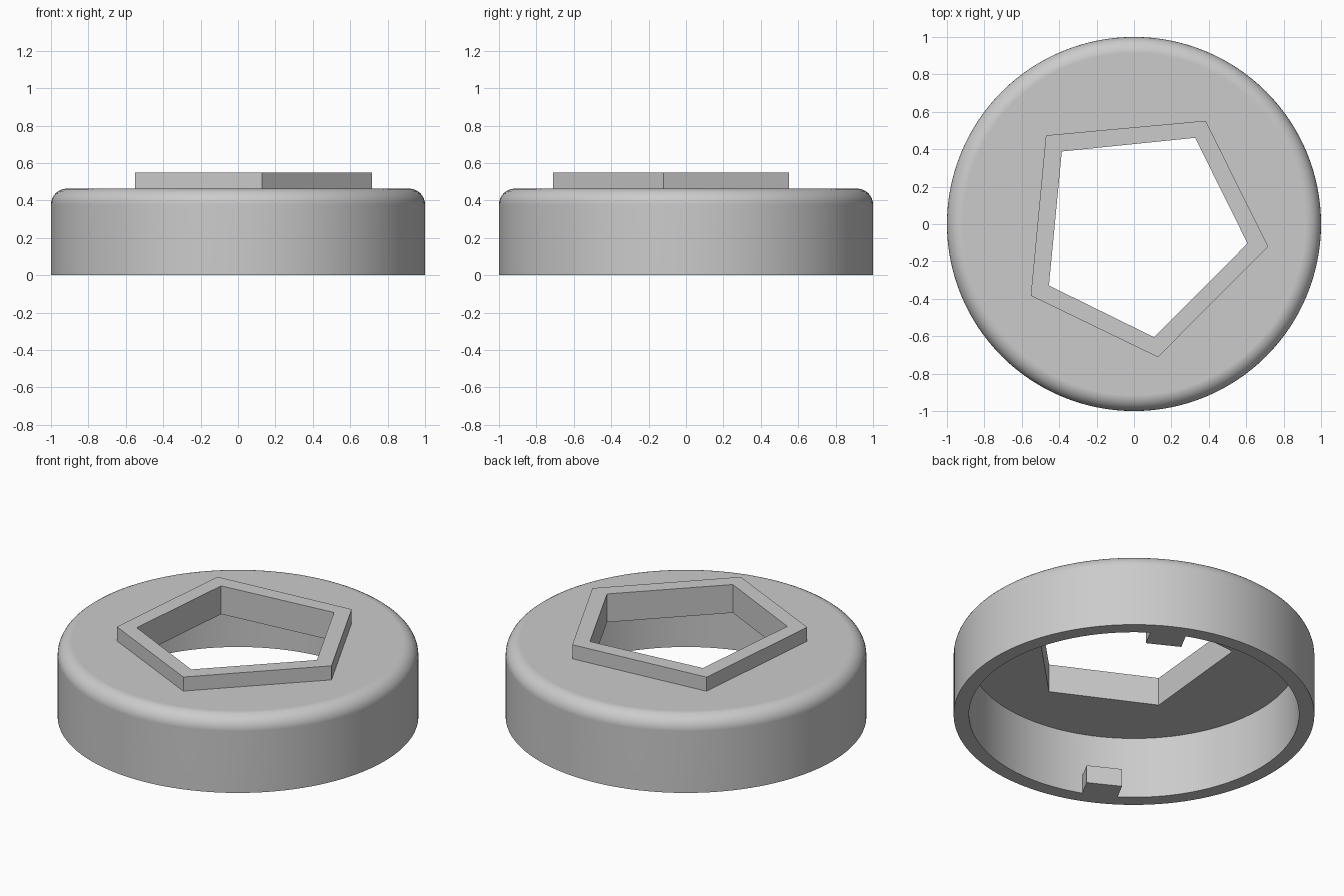
import bpy
import bmesh
from math import sin, cos, pi, radians
from mathutils import Matrix, Vector

cube = bpy.data.objects.get("Cube")
if cube:
    bpy.data.objects.remove(cube, do_unlink=True)

# Main sizes
RADIUS, INNER = 1.0, 0.915
TOP, CEILING, COLLAR_TOP = 0.463, 0.376, 0.549
FILLET = 0.085
SEGMENTS = 128

grey = bpy.data.materials.new("plain grey")
grey.use_nodes = True
COLOUR = (0.6, 0.6, 0.6, 1)
grey.diffuse_color = COLOUR
grey.node_tree.nodes["Principled BSDF"].inputs["Base Color"].default_value = COLOUR


def finish(name, bm):
    bmesh.ops.recalc_face_normals(bm, faces=bm.faces)
    mesh = bpy.data.meshes.new(name)
    bm.to_mesh(mesh)
    bm.free()
    mesh.materials.append(grey)
    obj = bpy.data.objects.new(name, mesh)
    bpy.context.collection.objects.link(obj)
    return obj


def prism(name, outline, bottom, top):
    bm = bmesh.new()
    face = bm.faces.new([bm.verts.new((x, y, bottom)) for x, y in outline])
    out = bmesh.ops.extrude_face_region(bm, geom=[face], use_keep_orig=True)
    verts = [g for g in out["geom"] if isinstance(g, bmesh.types.BMVert)]
    bmesh.ops.translate(bm, verts=verts, vec=(0, 0, top - bottom))
    return finish(name, bm)


def combine(target, tool, operation):
    mod = target.modifiers.new(operation.lower(), "BOOLEAN")
    mod.operation, mod.solver, mod.object = operation, "EXACT", tool
    bpy.context.view_layer.objects.active = target
    bpy.ops.object.modifier_apply(modifier=mod.name)
    bpy.data.objects.remove(tool, do_unlink=True)


# Hollow round cap, lathed from half a cross-section with a rounded top edge
profile = [(0, CEILING), (INNER, CEILING), (INNER, 0), (RADIUS, 0)]
for i in range(9):
    a = i / 8 * pi / 2
    profile.append((RADIUS - FILLET + FILLET * cos(a), TOP - FILLET + FILLET * sin(a)))
profile.append((0, TOP))
bm = bmesh.new()
verts = [bm.verts.new((r, 0, z)) for r, z in profile]
edges = [bm.edges.new(pair) for pair in zip(verts, verts[1:])]
bmesh.ops.spin(bm, geom=verts + edges, cent=(0, 0, 0), axis=(0, 0, 1),
               angle=2 * pi, steps=SEGMENTS, use_merge=True)
bmesh.ops.remove_doubles(bm, verts=bm.verts, dist=0.0001)
# Merge the flat top and ceiling into single faces
centre = [v for v in bm.verts if v.co.xy.length < 0.001]
bmesh.ops.dissolve_verts(bm, verts=centre)
cap = finish("cap", bm)

# Five-sided raised collar and the opening through it
outer = [(0.717, -0.12), (0.383, 0.552), (-0.471, 0.474), (-0.552, -0.383), (0.128, -0.712)]
inner = [(0.607, -0.104), (0.327, 0.461), (-0.386, 0.388), (-0.455, -0.329), (0.107, -0.605)]
combine(cap, prism("collar", outer, TOP - 0.04, COLLAR_TOP), "UNION")
combine(cap, prism("opening", inner, 0.2, 0.8), "DIFFERENCE")

# Two opposite locking tabs inside the rim
for angle in (62, 242):
    turn = Matrix.Rotation(radians(angle), 2)
    box = [(0.79, -0.1), (0.95, -0.1), (0.95, 0.1), (0.79, 0.1)]
    outline = [tuple(turn @ Vector(p)) for p in box]
    combine(cap, prism("locking_tab", outline, 0, 0.11), "UNION")

# Smooth round walls with crisp corners
bpy.ops.object.select_all(action="DESELECT")
cap.select_set(True)
bpy.context.view_layer.objects.active = cap
bpy.ops.object.shade_smooth_by_angle(angle=radians(30))
weighted = cap.modifiers.new("weighted normals", "WEIGHTED_NORMAL")
weighted.keep_sharp = True
